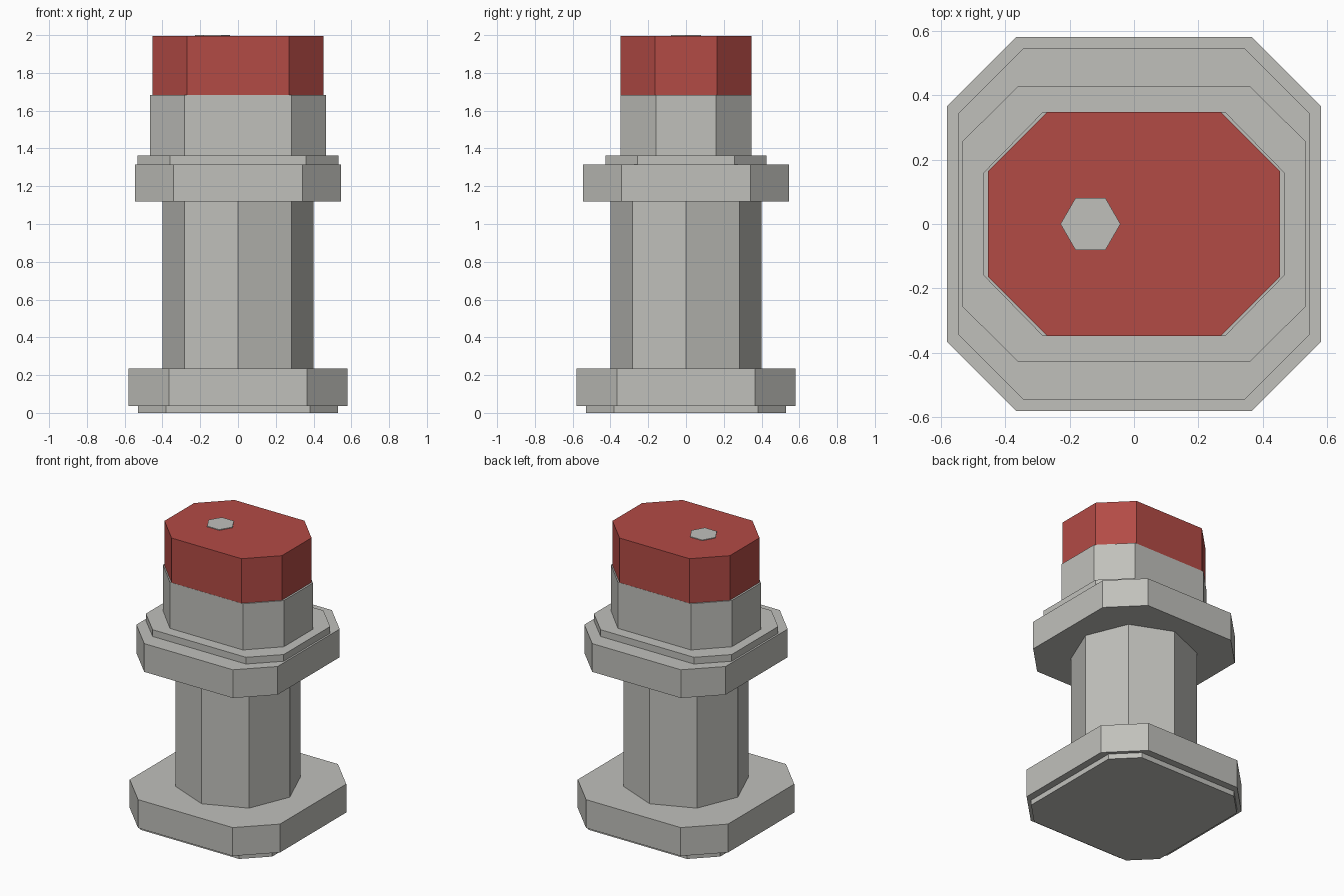
import bpy, bmesh, math

if "Cube" in bpy.data.objects:
    bpy.data.objects.remove(bpy.data.objects["Cube"])


def material(name, rgb):
    m = bpy.data.materials.new(name)
    m.diffuse_color = (*rgb, 1)
    m.use_nodes = True
    m.node_tree.nodes["Principled BSDF"].inputs["Base Color"].default_value = m.diffuse_color
    return m


grey = material("stone_grey", (0.53, 0.53, 0.50))
red = material("brick_red", (0.45, 0.07, 0.06))


def prism(name, outline, z0, z1, mat):
    """Extrude a flat outline straight up from z0 to z1."""
    bm = bmesh.new()
    low = [bm.verts.new((x, y, z0)) for x, y in outline]
    high = [bm.verts.new((x, y, z1)) for x, y in outline]
    n = len(outline)
    bm.faces.new(low[::-1])
    bm.faces.new(high)
    for i in range(n):
        j = (i + 1) % n
        bm.faces.new((low[i], low[j], high[j], high[i]))
    mesh = bpy.data.meshes.new(name)
    bm.to_mesh(mesh)
    bm.free()
    mesh.materials.append(mat)
    obj = bpy.data.objects.new(name, mesh)
    bpy.context.collection.objects.link(obj)
    return obj


def chamfered(hx, hy, fx, fy):
    """Rectangle of half size hx, hy with corners cut to flats fx, fy."""
    return [(hx, -fy), (hx, fy), (fx, hy), (-fx, hy),
            (-hx, fy), (-hx, -fy), (-fx, -hy), (fx, -hy)]


def polygon(sides, r, cx=0.0):
    return [(cx + r * math.cos(math.tau * i / sides),
             r * math.sin(math.tau * i / sides)) for i in range(sides)]


# Base foot and flange
prism("base_foot", chamfered(0.53, 0.53, 0.38, 0.38), 0, 0.036, grey)
prism("base_flange", chamfered(0.58, 0.58, 0.365, 0.365), 0.036, 0.234, grey)
# Eight-sided barrel
prism("barrel", polygon(8, 0.40), 0.234, 1.118, grey)
# Upper flange with stepped ledge
prism("upper_flange", chamfered(0.545, 0.545, 0.342, 0.342), 1.118, 1.315, grey)
prism("ledge", chamfered(0.532, 0.427, 0.36, 0.256), 1.315, 1.362, grey)
# Bonnet, red cap and the small nut on top
prism("bonnet", chamfered(0.466, 0.348, 0.282, 0.16), 1.362, 1.684, grey)
prism("cap", chamfered(0.453, 0.347, 0.27, 0.163), 1.684, 1.995, red)
prism("top_nut", polygon(6, 0.093, -0.135), 1.99, 2.0, grey)
